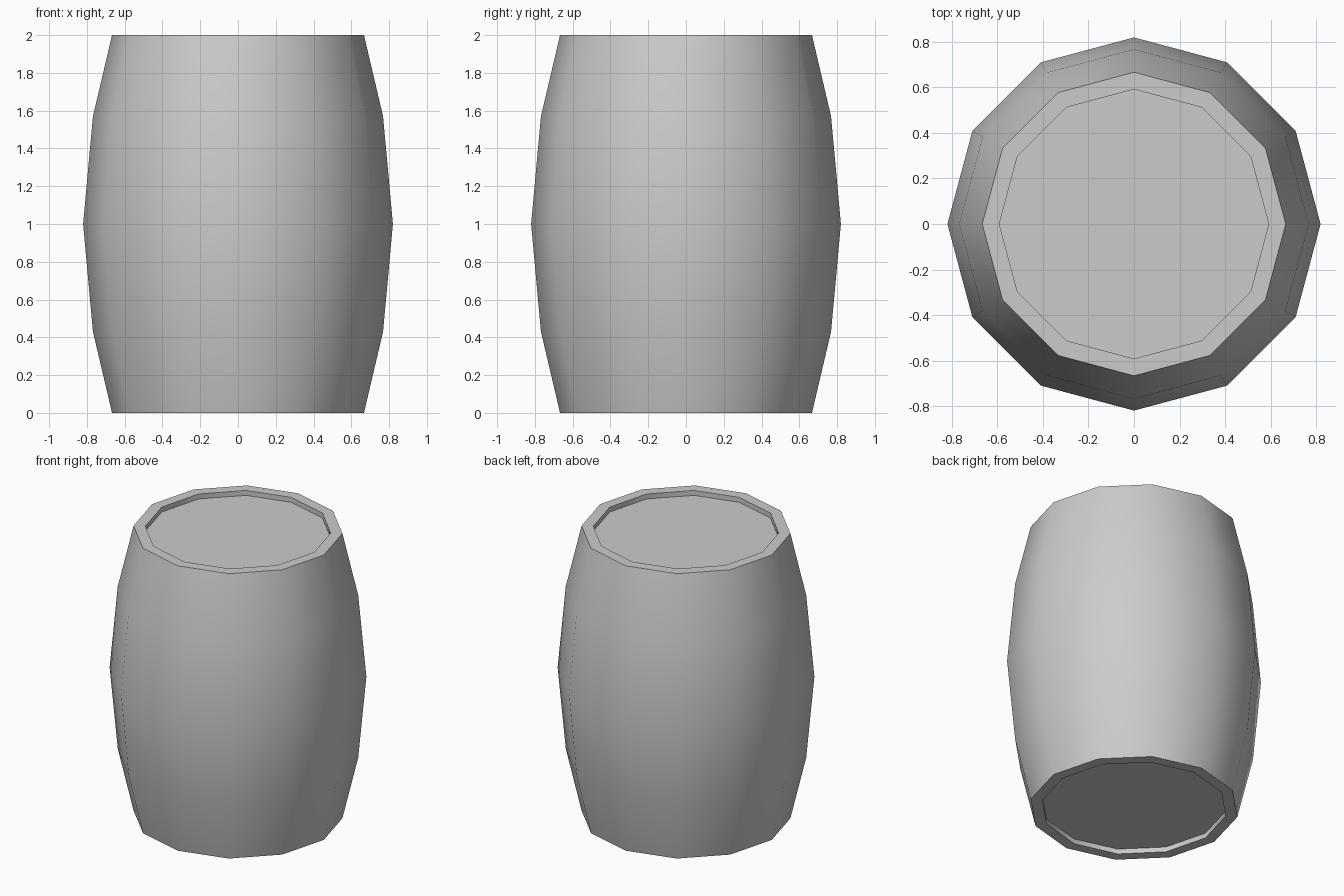
import bpy, bmesh, math

if "Cube" in bpy.data.objects:
    bpy.data.objects.remove(bpy.data.objects["Cube"])

SIDES = 12
# Radius and height from recessed floor centre-out, up the staves, to the recessed lid
PROFILE = [(0.592, 0.035), (0.592, 0.0), (0.667, 0.0), (0.768, 0.43), (0.82, 1.0),
           (0.768, 1.57), (0.667, 2.0), (0.592, 2.0), (0.592, 1.965)]

bm = bmesh.new()
rings = []
for r, z in PROFILE:
    rings.append([bm.verts.new((r * math.cos(2 * math.pi * i / SIDES),
                                r * math.sin(2 * math.pi * i / SIDES), z))
                  for i in range(SIDES)])

# Walls and rims
for a, b in zip(rings, rings[1:]):
    for i in range(SIDES):
        j = (i + 1) % SIDES
        bm.faces.new((a[i], a[j], b[j], b[i]))

# Recessed bottom and lid
bm.faces.new(rings[0][::-1])
bm.faces.new(rings[-1])
bmesh.ops.recalc_face_normals(bm, faces=bm.faces)

mesh = bpy.data.meshes.new("barrel")
bm.to_mesh(mesh)
bm.free()
barrel = bpy.data.objects.new("barrel", mesh)
bpy.context.collection.objects.link(barrel)

# Smooth staves, sharp rims
bpy.context.view_layer.objects.active = barrel
barrel.select_set(True)
bpy.ops.object.shade_smooth_by_angle(angle=math.radians(40))
